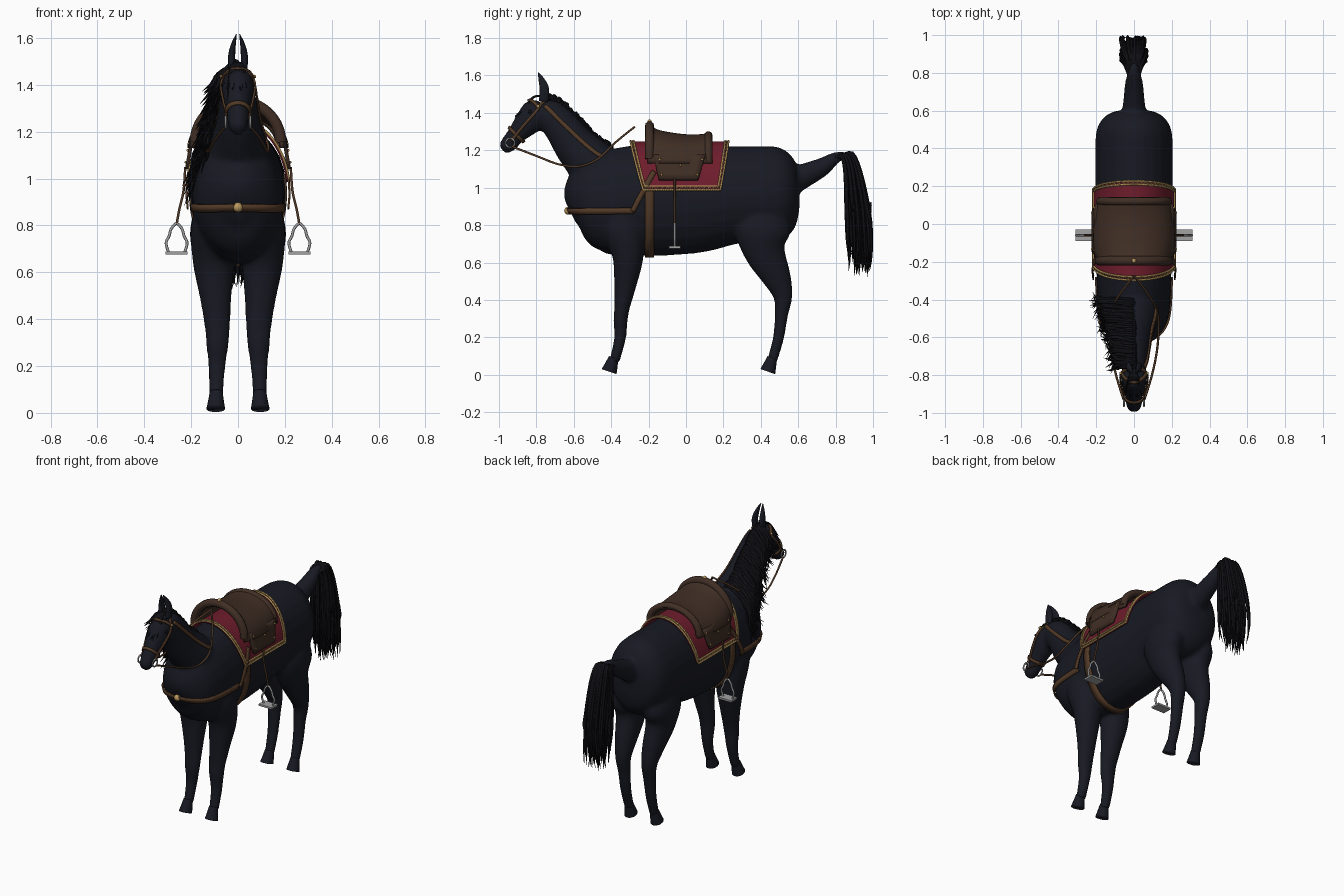
import bpy, bmesh, math, random
from mathutils import Vector
from mathutils.bvhtree import BVHTree

random.seed(4)
if "Cube" in bpy.data.objects:
    bpy.data.objects.remove(bpy.data.objects["Cube"])


def material(name, *rgb):
    m = bpy.data.materials.new(name)
    m.use_nodes = True
    m.diffuse_color = (*rgb, 1)
    m.node_tree.nodes["Principled BSDF"].inputs["Base Color"].default_value = (*rgb, 1)
    return m


COAT = material("black coat", .009, .01, .0165)
HAIR = material("mane hair", .005, .005, .007)
SADDLE = material("saddle leather", .05, .027, .018)
STRAP = material("strap leather", .085, .042, .02)
RED = material("red cloth", .155, .012, .025)
GOLD = material("gold", .5, .32, .11)
STEEL = material("steel", .36, .36, .37)


def add(name, data, mat):
    ob = bpy.data.objects.new(name, data)
    bpy.context.collection.objects.link(ob)
    data.materials.clear()
    data.materials.append(mat)
    return ob


def finish(name, bm, mat):
    bmesh.ops.recalc_face_normals(bm, faces=bm.faces[:])
    for f in bm.faces:
        f.smooth = True
    me = bpy.data.meshes.new(name)
    bm.to_mesh(me)
    bm.free()
    return add(name, me, mat)


def spline(pts, steps=5):
    """Catmull-Rom resampling of tuples of any length."""
    out = []
    for i in range(len(pts) - 1):
        a, b, c, d = (pts[max(0, min(len(pts) - 1, i + k))] for k in (-1, 0, 1, 2))
        for s in range(steps):
            t = s / steps
            out.append(tuple(q + t / 2 * (r - p + t * (2*p - 5*q + 4*r - w + t * (3*q - p - 3*r + w)))
                             for p, q, r, w in zip(a, b, c, d)))
    return out + [tuple(pts[-1])]


def loft(bm, rings, side=1, n=24, steps=4):
    """Tube through rings of (x, y, z, half width, half depth)."""
    path, loops = spline(rings, steps), []
    for i, (x, y, z, rx, rd) in enumerate(path):
        a, b = path[max(i - 1, 0)], path[min(i + 1, len(path) - 1)]
        t = Vector((0, b[1] - a[1], b[2] - a[2])).normalized()
        depth = Vector((0, -t.z, t.y))
        angles = [math.tau * k / n for k in range(n)]
        loops.append([bm.verts.new(Vector((side * (x + rx * math.cos(g)), y, z)) + depth * rd * math.sin(g))
                      for g in angles])
    for p, q in zip(loops, loops[1:]):
        for k in range(n):
            bm.faces.new((p[k], p[k - 1], q[k - 1], q[k]))
    bm.faces.new(loops[0])
    bm.faces.new(loops[-1])


def sheet(name, f, nu, nv, mat, thick):
    """Grid surface from f(u, v) with u, v in 0..1, given thickness."""
    bm = bmesh.new()
    g = [[bm.verts.new(f(i / nu, j / nv)) for j in range(nv + 1)] for i in range(nu + 1)]
    for i in range(nu):
        for j in range(nv):
            bm.faces.new((g[i][j], g[i + 1][j], g[i + 1][j + 1], g[i][j + 1]))
    ob = finish(name, bm, mat)
    mod = ob.modifiers.new("thickness", "SOLIDIFY")
    mod.thickness, mod.offset = thick, 0
    return ob


def cord(name, paths, radius, mat, cyclic=False, res=1):
    """Round cords; points may carry a fourth value for taper."""
    cu = bpy.data.curves.new(name, "CURVE")
    cu.dimensions = "3D"
    cu.bevel_depth, cu.bevel_resolution, cu.use_fill_caps = radius, res, True
    for pts in paths:
        sp = cu.splines.new("POLY")
        sp.points.add(len(pts) - 1)
        sp.use_cyclic_u, sp.use_smooth = cyclic, True
        for p, c in zip(sp.points, pts):
            p.co = (*c[:3], 1)
            p.radius = c[3] if len(c) > 3 else 1
    return add(name, cu, mat)


def ball(name, loc, r, mat):
    bm = bmesh.new()
    bmesh.ops.create_uvsphere(bm, u_segments=12, v_segments=8, radius=r)
    bmesh.ops.translate(bm, verts=bm.verts[:], vec=loc)
    return finish(name, bm, mat)


def flip(pts, s):
    return [(s * p[0], *p[1:]) for p in pts]


# Horse body: overlapping lofts fused into one skin
TRUNK = [(0, -.618, .87, .04, .06), (0, -.595, .88, .11, .15), (0, -.54, .895, .165, .225),
         (0, -.44, .915, .19, .275), (0, -.2, .935, .2, .3), (0, .05, .94, .205, .29),
         (0, .25, .96, .205, .262), (0, .42, .965, .205, .258), (0, .5, .965, .197, .25),
         (0, .555, .965, .168, .215), (0, .59, .965, .12, .16), (0, .606, .965, .05, .08)]
NECK = [(0, -.42, 1.03, .15, .165), (0, -.51, 1.135, .125, .135), (0, -.59, 1.22, .098, .114),
        (0, -.675, 1.335, .078, .094), (0, -.74, 1.4, .066, .085), (0, -.775, 1.44, .05, .05)]
HEAD = [(0, -.76, 1.435, .05, .05), (0, -.8, 1.395, .07, .085), (0, -.855, 1.34, .062, .07),
        (0, -.91, 1.28, .047, .05), (0, -.945, 1.237, .044, .046), (0, -.975, 1.212, .034, .035),
        (0, -.985, 1.204, .015, .015)]
DOCK = [(0, .55, 1.03, .07, .08), (0, .64, 1.068, .058, .064), (0, .73, 1.112, .05, .05),
        (0, .8, 1.16, .036, .031), (0, .86, 1.175, .02, .018)]
FORELEG = [(.11, -.38, .95, .05, .09), (.11, -.34, .8, .09, .115), (.105, -.31, .64, .088, .085),
           (.095, -.325, .48, .066, .06), (.088, -.342, .36, .054, .042), (.088, -.35, .29, .048, .038),
           (.09, -.352, .2, .037, .032), (.092, -.375, .1, .031, .029), (.093, -.385, .07, .03, .029)]
HINDLEG = [(.11, .42, .92, .06, .1), (.115, .41, .78, .09, .15), (.11, .42, .66, .08, .112),
           (.1, .485, .52, .062, .078), (.095, .518, .42, .047, .052), (.092, .51, .32, .04, .036),
           (.092, .495, .2, .036, .03), (.092, .468, .1, .031, .028), (.092, .46, .07, .03, .028)]
bm = bmesh.new()
for part in (TRUNK, NECK, HEAD, DOCK):
    loft(bm, part)
for s in (1, -1):
    loft(bm, FORELEG, s)
    loft(bm, HINDLEG, s)
body = finish("horse_body", bm, COAT)
fuse = body.modifiers.new("fuse", "REMESH")
fuse.mode, fuse.voxel_size, fuse.use_smooth_shade = "VOXEL", .011, True
soft = body.modifiers.new("soften", "SMOOTH")
soft.factor, soft.iterations = .5, 9
skin = bpy.data.meshes.new_from_object(body.evaluated_get(bpy.context.evaluated_depsgraph_get()))
body.modifiers.clear()
body.data = skin
skin.materials.clear()
skin.materials.append(COAT)
tree = BVHTree.FromPolygons([v.co for v in skin.vertices], [tuple(p.vertices) for p in skin.polygons])

# Hooves, ears and eyes
for s, tag in ((1, "left"), (-1, "right")):
    for name, y in (("front", -.387), ("hind", .461)):
        bm = bmesh.new()
        loft(bm, [(.093, y, .092, .027, .026), (.094, y - .013, .05, .034, .035),
                  (.095, y - .024, .017, .04, .042)], s, 20)
        finish(f"{name}_hoof_{tag}", bm, COAT)
    bm = bmesh.new()
    loft(bm, [(.026, -.762, 1.46, .014, .025), (.027, -.757, 1.525, .015, .026),
              (.019, -.772, 1.575, .01, .017), (.007, -.79, 1.615, .002, .003)], s, 14)
    finish(f"ear_{tag}", bm, COAT)
    ball(f"eye_{tag}", (s * .06, -.835, 1.405), .011, HAIR)

# Mane, forelock and tail as tapered locks
R = random.uniform
crest = spline([(-.755, 1.485, .055), (-.68, 1.455, .072), (-.57, 1.35, .1), (-.5, 1.275, .12),
                (-.41, 1.215, .15)], 10)
locks = []
for k in range(240):
    y, z, w = crest[k % len(crest)]
    y, drop, lift = y + R(-.01, .01), R(.75, 1.15) * (1.8 * w + .04), R(0, .02)
    out, tip = w + R(.005, .03), R(.01, .07)
    locks.append(spline([(.012, y, z - .01, .8), (-.3 * w, y + .005, z + lift, 1),
                         (-out, y + R(-.01, .02), z - .35 * drop, 1.1),
                         (-out - .4 * tip, y + R(-.02, .04), z - .7 * drop, .8),
                         (-out - tip, y + R(-.04, .06), z - drop, .05)], 3))
cord("mane", locks, .0085, HAIR, res=0)
locks = []
for k in range(30):
    x = R(-.04, .03)
    locks.append(spline([(R(-.015, .015), -.765, 1.49, .8), (x * .7, -.815, 1.485, 1),
                         (x, -.862, 1.425, .9), (x * 1.3, R(-.92, -.88), R(1.33, 1.39), .05)], 3))
cord("forelock", locks, .006, HAIR, res=0)
locks = []
for k in range(140):
    x, y, end = R(-1, 1), R(0, 1), R(.52, .82)
    locks.append(spline([(x * .025, .77 + y * .07, 1.15 + y * .02, .8),
                         (x * .045, .83 + y * .06, 1.165 + y * .02, 1.1),
                         (x * .06, .85 + y * .085, 1.08, 1.2), (x * .07, .855 + y * .125, .88, 1.1),
                         (x * .07, .86 + y * .135, end + .1, .8),
                         (x * .06 + R(-.02, .02), .865 + y * .12 + R(-.01, .015), end, .05)], 3))
cord("tail", locks, .0085, HAIR, res=0)


# Straps laid on the skin
def strap(name, pts, width, lift=.006):
    rows = []
    path = [tree.find_nearest(Vector(p))[:2] for p in spline(pts, 7)]
    for i, (p, n) in enumerate(path):
        t = path[min(i + 1, len(path) - 1)][0] - path[max(i - 1, 0)][0]
        rows.append((p + n * lift, n.cross(t).normalized() * width / 2))
    last = len(rows) - 1
    return sheet(name, lambda u, v: rows[round(u * last)][0] + rows[round(u * last)][1] * (2 * v - 1),
                 last, 1, STRAP, .008)


def both(half):
    """Mirror a half path that starts on the middle plane."""
    return flip(half[:0:-1], -1) + half


strap("breast_strap", both([(0, -.63, .875), (.1, -.6, .875), (.17, -.52, .875), (.2, -.4, .875),
                            (.21, -.28, .875)]), .034, .008)
strap("girth", both([(0, -.195, .63), (.08, -.195, .65), (.16, -.195, .73), (.2, -.195, .87),
                     (.205, -.195, 1.02)]), .05)
strap("noseband", both([(0, -.95, 1.325), (.035, -.94, 1.315), (.05, -.91, 1.285), (.035, -.88, 1.255),
                        (0, -.87, 1.25)]), .018)
strap("browband", both([(0, -.84, 1.48), (.045, -.82, 1.465), (.07, -.79, 1.435)]), .018, .009)
ball("breast_boss", (0, -.63, .877), .021, GOLD)
for s, tag in ((1, "left"), (-1, "right")):
    strap(f"billet_{tag}", flip([(.21, -.285, .875), (.21, -.24, .96), (.205, -.17, 1.09)], s), .028, .022)
    strap(f"cheek_strap_{tag}", flip([(0, -.75, 1.5), (.05, -.77, 1.46), (.07, -.8, 1.41),
                                      (.06, -.87, 1.33), (.045, -.935, 1.25)], s), .016)
    strap(f"neck_strap_{tag}", flip([(.06, -.755, 1.44), (.08, -.64, 1.325), (.11, -.5, 1.2),
                                     (.12, -.45, 1.17)], s), .022)
    ball(f"bridle_stud_{tag}", (s * .07, -.79, 1.435), .008, GOLD)
    ring = [(s * .053, -.94 + .024 * math.cos(a), 1.24 + .024 * math.sin(a))
            for a in (math.tau * k / 20 for k in range(20))]
    cord(f"bit_ring_{tag}", [ring], .005, STEEL, True)
    rein = [(.055, -.93, 1.22), (.095, -.8, 1.17), (.12, -.68, 1.125), (.13, -.57, 1.115),
            (.125, -.47, 1.155), (.08, -.38, 1.24), (0, -.275, 1.325)]
    cord(f"rein_{tag}", [flip(spline(rein, 6), s)], .006, STRAP)


# Saddle blanket with braided edge
def cloth(u, v, lift=0):
    a = (2 * u - 1) * 1.41
    hang = abs(2 * u - 1) ** 2
    front, back = -.3 + .07 * hang, .23 - .045 * hang
    return Vector(((.214 + lift) * math.sin(a), front + (back - front) * v,
                   .935 + (.308 + lift) * math.cos(a)))


def edge(inset):
    """Walk round the blanket; inset is a function of the step number."""
    corners, pts = [(0, 0), (1, 0), (1, 1), (0, 1)], []
    for c, (a, b) in enumerate(zip(corners, corners[1:] + corners[:1])):
        n = 50 if c % 2 == 0 else 34
        for k in range(n):
            i, t = inset(k), k / n
            u, v = (p + (q - p) * t for p, q in zip(a, b))
            pts.append(cloth(min(max(u, i), 1 - i), min(max(v, i * 1.5), 1 - i * 1.5), .007))
    return pts


sheet("saddle_blanket", cloth, 40, 16, RED, .009)
cord("blanket_braid", [edge(lambda k: .003), edge(lambda k: .026)], .0055, GOLD, True)
cord("blanket_zigzag", [edge(lambda k: .003 + .023 * (k % 2))], .004, GOLD, True, 0)

# Saddle seat with rolled pommel and cantle
ridge = spline([(-.2, 1.34), (-.16, 1.305), (-.07, 1.285), (.04, 1.275), (.14, 1.285)], 5)


def seat(u, v):
    a = (2 * u - 1) * math.pi / 2
    y, top = ridge[round(v * (len(ridge) - 1))]
    half = .182 + .025 * math.sin(math.pi * v)
    return Vector((half * math.sin(a), y, 1.13 + (top - 1.13) * math.cos(a)))


def arch(y, top, low, half):
    return [(half * math.sin(a), y, low + (top - low) * math.cos(a))
            for a in (math.pi * (k / 32 - .5) for k in range(33))]


sheet("saddle_seat", seat, 32, len(ridge) - 1, SADDLE, .018)
cord("pommel_roll", [arch(-.195, 1.33, 1.155, .182)], .025, SADDLE, res=3)
cord("cantle_roll", [arch(.12, 1.28, 1.145, .18)], .022, SADDLE, res=3)
ball("pommel_stud", (0, -.195, 1.353), .012, GOLD)

# Saddle flaps, studs and stirrups
for s, tag in ((1, "left"), (-1, "right")):
    sheet(f"saddle_flap_{tag}",
          lambda u, v: Vector((s * (.196 + .022 * v), -.175 + .03 * v + u * (.28 - .07 * v), 1.175 - .135 * v)),
          8, 4, SADDLE, .016)
    for k, (y, z) in enumerate(((-.14, 1.15), (.085, 1.15), (-.13, 1.07), (.06, 1.07), (-.03, 1.12))):
        ball(f"flap_stud_{tag}_{k}", (s * (.205 + (1.175 - z) * .163), y, z), .006, GOLD)
    leather = [(.225, -.06, 1.05), (.232, -.06, .95), (.25, -.06, .87), (.262, -.06, .805)]
    cord(f"stirrup_leather_{tag}", [flip(spline(leather), s)], .006, STRAP)
    right = [(.262, -.06, .808), (.285, -.06, .785), (.294, -.06, .755), (.307, -.06, .725), (.296, -.06, .685)]
    loop = spline([(.524 - x, y, z) for x, y, z in right[:0:-1]] + right)
    cord(f"stirrup_iron_{tag}", [flip(loop, s)], .006, STEEL, res=2)
    bpy.ops.mesh.primitive_cube_add(size=1, location=(s * .262, -.06, .682))
    tread = bpy.context.object
    tread.name, tread.scale = f"stirrup_tread_{tag}", (.095, .062, .012)
    tread.data.materials.append(STEEL)
